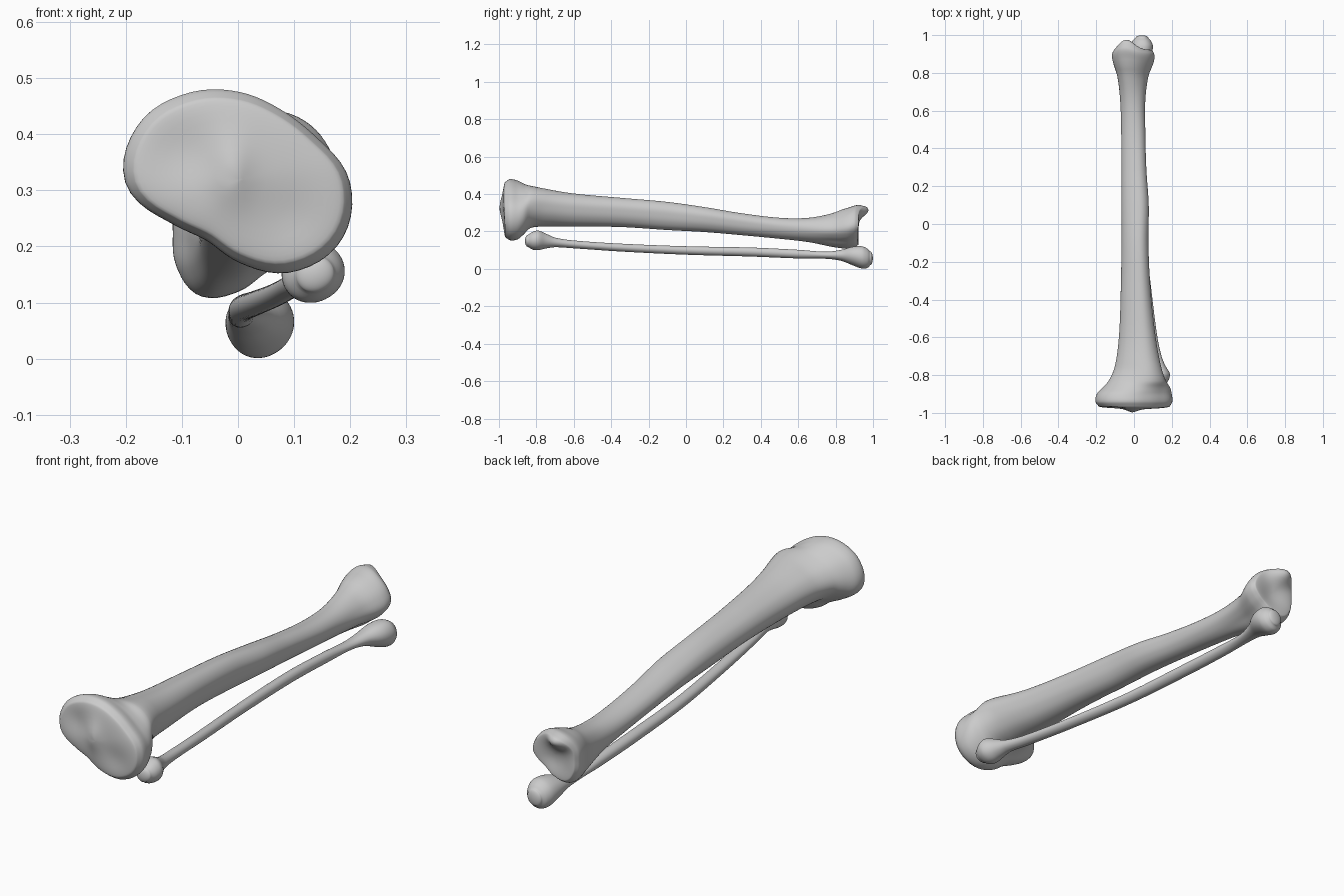
import bpy, bmesh, math

if "Cube" in bpy.data.objects:
    bpy.data.objects.remove(bpy.data.objects["Cube"])

SIDES = 64


def spline(rows, x):
    """Smooth interpolation of table rows keyed on their first column."""
    i = 0
    while i < len(rows) - 2 and x > rows[i + 1][0]:
        i += 1
    a, b = rows[i], rows[i + 1]
    p, n = rows[max(i - 1, 0)], rows[min(i + 2, len(rows) - 1)]
    h = b[0] - a[0]
    t = (x - a[0]) / h
    out = []
    for k in range(1, len(a)):
        ma = (b[k] - p[k]) / (b[0] - p[0]) * h
        mb = (n[k] - a[k]) / (n[0] - a[0]) * h
        out.append((2*t**3 - 3*t*t + 1) * a[k] + (t**3 - 2*t*t + t) * ma
                   + (3*t*t - 2*t**3) * b[k] + (t**3 - t*t) * mb)
    return out


def outline(radii):
    """Closed section from evenly spaced radii, scaled to a -1..1 box."""
    n = len(radii)
    rows = [(k, radii[k % n]) for k in range(-2, n + 3)]
    pts = []
    for j in range(SIDES):
        r = spline(rows, j * n / SIDES)[0]
        a = 2 * math.pi * j / SIDES
        pts.append((r * math.cos(a), r * math.sin(a)))
    lo = [min(p[k] for p in pts) for k in (0, 1)]
    hi = [max(p[k] for p in pts) for k in (0, 1)]
    return [tuple(2 * (p[k] - lo[k]) / (hi[k] - lo[k]) - 1 for k in (0, 1)) for p in pts]


def bump(x, z, cx, cz, wx, wz):
    return math.exp(-((x - cx) / wx) ** 2 - ((z - cz) / wz) ** 2)


def loft(name, stations, shapes, domes, steps, warp=None):
    """Loft sections (y, left, right, bottom, top, shape) along y with domed ends."""
    def ring(y):
        l, r, b, t, s = spline(stations, y)
        s = min(max(s, 0), len(shapes) - 1)
        i = min(int(s), len(shapes) - 2) if len(shapes) > 1 else 0
        f, A, B = s - i, shapes[i], shapes[min(i + 1, len(shapes) - 1)]
        return [((l + r) / 2 + (r - l) / 2 * (p[0] * (1 - f) + q[0] * f), y,
                 (b + t) / 2 + (t - b) / 2 * (p[1] * (1 - f) + q[1] * f))
                for p, q in zip(A, B)]

    def cap(base, dome):
        cx = sum(p[0] for p in base) / SIDES
        cz = sum(p[2] for p in base) / SIDES
        return [[(cx + (x - cx) * s, y + dome * math.sqrt(1 - s * s), cz + (z - cz) * s)
                 for x, y, z in base]
                for s in (.985, .95, .9, .82, .72, .6, .48, .36, .24, .12, .02)]

    ys = []
    for a, b in zip(stations, stations[1:]):
        n = max(4, int((b[0] - a[0]) * steps))
        ys += [a[0] + (b[0] - a[0]) * k / n for k in range(n)]
    ys.append(stations[-1][0])
    rings = [ring(y) for y in ys]
    rings = cap(rings[0], -domes[0])[::-1] + rings + cap(rings[-1], domes[1])
    bm = bmesh.new()
    vs = [[bm.verts.new(warp(*p) if warp else p) for p in r] for r in rings]
    for a, b in zip(vs, vs[1:]):
        for j in range(SIDES):
            k = (j + 1) % SIDES
            bm.faces.new((a[j], a[k], b[k], b[j]))
    bm.faces.new(vs[0])
    bm.faces.new(vs[-1])
    bmesh.ops.recalc_face_normals(bm, faces=bm.faces)
    for f in bm.faces:
        f.smooth = True
    me = bpy.data.meshes.new(name)
    bm.to_mesh(me)
    bm.free()
    ob = bpy.data.objects.new(name, me)
    bpy.context.collection.objects.link(ob)
    return ob


# Shin bone sections: kidney-shaped plateau, three-sided shaft, ankle end
plateau = outline([.195, .158, .148, .16, .183, .207, .203, .143, .119, .143, .184, .207])
shaft = outline([.92, 1.03, 1.06, .95, .9, .95, 1, .96, .95, 1, .98, .92])
ankle = outline([.105, .105, .11, .122, .13, .12, .11, .12, .13, .105, .085, .09])

tibia = [
    (-.965, -.188, .19, .168, .466, 0),
    (-.94, -.204, .203, .153, .48, 0),
    (-.90, -.197, .20, .158, .472, 0),
    (-.865, -.165, .192, .185, .457, .2),
    (-.83, -.135, .172, .216, .447, .7),
    (-.76, -.103, .145, .226, .43, 1),
    (-.6, -.08, .115, .226, .403, 1),
    (-.35, -.07, .088, .224, .38, 1),
    (-.1, -.066, .076, .208, .358, 1),
    (.1, -.066, .078, .197, .33, 1),
    (.3, -.066, .065, .18, .297, 1),
    (.5, -.068, .06, .16, .274, 1.2),
    (.65, -.073, .06, .142, .274, 1.5),
    (.78, -.088, .076, .118, .297, 2),
    (.86, -.112, .105, .108, .328, 2),
    (.90, -.116, .107, .114, .342, 2),
    (.922, -.106, .097, .128, .333, 2),
]


def tibia_detail(x, y, z):
    # raised ridge between two shallow dishes on the plateau
    w = min(max((-.95 - y) / .02, 0), 1)
    y -= w * (.016 * bump(x, z, -.01, .33, .035, .06)
              - .012 * bump(x, z, -.1, .37, .06, .06)
              - .010 * bump(x, z, .09, .25, .06, .06))
    # inner ankle knob and hollow joint face
    w = min(max((y - .84) / .08, 0), 1)
    y += w * (.05 * bump(x, z, -.04, .315, .055, .04)
              - .018 * bump(x, z, .0, .21, .07, .06))
    return x, y, z


loft("shin_bone", tibia, [plateau, shaft, ankle], (.017, .008), 60, tibia_detail)

# Thin outer bone with knobbed ends
oval = outline([1, 1.03, 1.04, .98, .95, .97, 1, 1.03, 1.04, 1, .96, .97])
fibula = [
    (-.845, .103, .172, .118, .182, 0),
    (-.82, .082, .186, .103, .198, 0),
    (-.79, .078, .189, .100, .205, 0),
    (-.75, .084, .166, .109, .189, 0),
    (-.70, .088, .146, .116, .167, 0),
    (-.6, .074, .124, .110, .152, 0),
    (-.35, .044, .092, .093, .135, 0),
    (0, .006, .054, .076, .121, 0),
    (.35, -.015, .034, .066, .114, 0),
    (.6, -.017, .03, .056, .102, 0),
    (.75, -.017, .037, .054, .092, 0),
    (.83, -.018, .058, .043, .102, 0),
    (.89, -.022, .09, .02, .118, 0),
    (.94, -.020, .1, .002, .121, 0),
    (.97, -.008, .09, .005, .108, 0),
    (.985, .008, .076, .02, .093, 0),
]
loft("outer_leg_bone", fibula, [oval], (.016, .014), 60)
